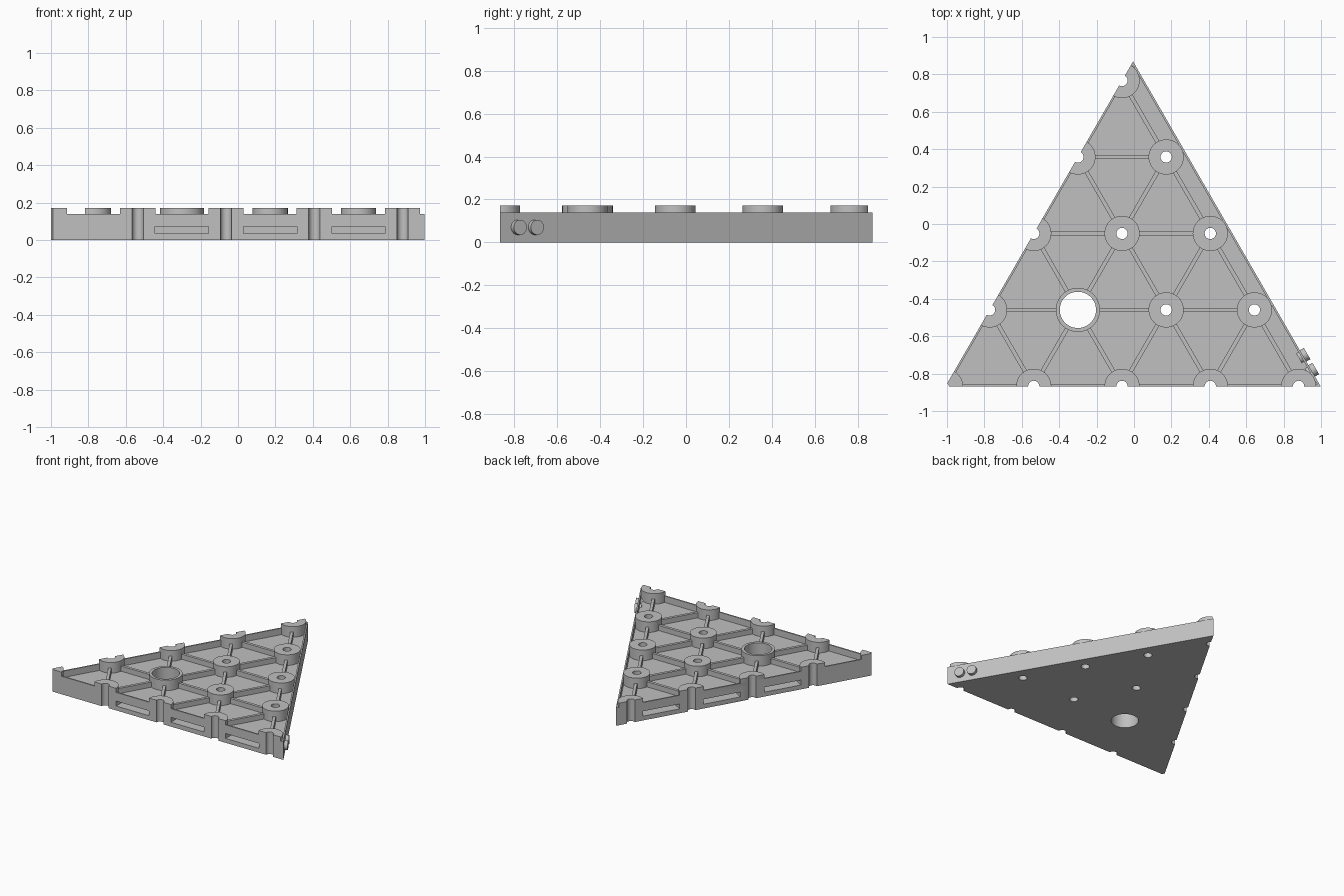
import bpy, bmesh, math
from mathutils import Vector, Matrix

if "Cube" in bpy.data.objects:
    bpy.data.objects.remove(bpy.data.objects["Cube"], do_unlink=True)

# Main sizes
SIDE, STEP = 2.006, 0.472
CORNER = Vector((-1.008, -0.868, 0))
FLOOR, WALL_TOP, RIB_TOP, BOSS_TOP = 0.09, 0.14, 0.13, 0.172
BOSS_R, HOLE_R = 0.094, 0.03
RING_R, RING_HOLE = 0.118, 0.097
ALONG = Vector((1, 0, 0))
UP_LEFT = Vector((0.5, math.sqrt(0.75), 0))     # direction of the left edge
UP_RIGHT = Vector((-0.5, math.sqrt(0.75), 0))   # direction of the right edge
RIGHT_CORNER = CORNER + ALONG * SIDE
APEX = CORNER + UP_LEFT * SIDE
CENTRE = (CORNER + RIGHT_CORNER + APEX) / 3

grey = bpy.data.materials.new("light_grey")
grey.use_nodes = True
grey.diffuse_color = (0.53, 0.53, 0.53, 1)
grey.node_tree.nodes["Principled BSDF"].inputs["Base Color"].default_value = grey.diffuse_color


def make(name, bm):
    bmesh.ops.recalc_face_normals(bm, faces=bm.faces)
    mesh = bpy.data.meshes.new(name)
    bm.to_mesh(mesh)
    bm.free()
    mesh.materials.append(grey)
    obj = bpy.data.objects.new(name, mesh)
    bpy.context.collection.objects.link(obj)
    return obj


def prism(name, z0, z1, inset=0.0):
    """Triangular block, its sides moved inward by inset."""
    bm = bmesh.new()
    scale = 1 - 2 * inset / (SIDE / math.sqrt(3))
    corners = [CENTRE + (c - CENTRE) * scale for c in (CORNER, RIGHT_CORNER, APEX)]
    face = bm.faces.new([bm.verts.new((c.x, c.y, z0)) for c in corners])
    top = bmesh.ops.extrude_face_region(bm, geom=[face])["geom"]
    verts = [v for v in top if isinstance(v, bmesh.types.BMVert)]
    bmesh.ops.translate(bm, verts=verts, vec=(0, 0, z1 - z0))
    return make(name, bm)


def cylinder(name, pos, radius, z0, z1):
    bm = bmesh.new()
    bmesh.ops.create_cone(bm, cap_ends=True, segments=48, radius1=radius, radius2=radius,
                          depth=z1 - z0,
                          matrix=Matrix.Translation((pos.x, pos.y, (z0 + z1) / 2)))
    return make(name, bm)


def bar(name, a, b, width, z0, z1):
    """Box that runs from a to b."""
    bm = bmesh.new()
    d, mid = b - a, (a + b) / 2
    place = (Matrix.Translation((mid.x, mid.y, (z0 + z1) / 2))
             @ Matrix.Rotation(math.atan2(d.y, d.x), 4, 'Z')
             @ Matrix.Diagonal((d.length, width, z1 - z0, 1)))
    bmesh.ops.create_cube(bm, size=1, matrix=place)
    return make(name, bm)


def select(obj):
    bpy.ops.object.select_all(action='DESELECT')
    obj.select_set(True)
    bpy.context.view_layer.objects.active = obj


def boolean(obj, cutter, operation='DIFFERENCE'):
    mod = obj.modifiers.new("cut", 'BOOLEAN')
    mod.operation, mod.object, mod.solver = operation, cutter, 'EXACT'
    select(obj)
    bpy.ops.object.modifier_apply(modifier=mod.name)
    bpy.data.objects.remove(cutter, do_unlink=True)


def smooth(obj):
    select(obj)
    bpy.ops.object.shade_smooth_by_angle(angle=math.radians(30))


def node(i, j):
    return CORNER + ALONG * (STEP * i) + UP_LEFT * (STEP * j)


def is_ring(i, j):
    return (i, j) == (1, 1)


def hole_radius(i, j):
    if is_ring(i, j):
        return RING_HOLE
    return 0.018 if i + j == 0 else HOLE_R


nodes = [(i, j) for j in range(5) for i in range(5 - j)]

# Tray: solid triangular floor with a thin raised rim
tray = prism("tray", 0, WALL_TOP)
boolean(tray, prism("recess", FLOOR, 0.3, 0.011))

# Bosses clipped to the outline, with holes that pass through the tray
for i, j in nodes:
    pos = node(i, j)
    radius = RING_R if is_ring(i, j) else BOSS_R
    name = "large_ring" if is_ring(i, j) else f"boss_{i}_{j}"
    boss = cylinder(name, pos, radius, FLOOR - 0.01, BOSS_TOP)
    if i == 0 or j == 0 or i + j == 4:
        boolean(boss, prism("outline", -0.1, 0.4), 'INTERSECT')
    for part in (boss, tray):
        boolean(part, cylinder("hole", pos, hole_radius(i, j), -0.1, 0.4))
    smooth(boss)

# Slots in the front and left edges
for k in (1, 2, 3):
    for d, inward in ((ALONG, Vector((0, 1, 0))), (UP_LEFT, Vector((0.866, -0.5, 0)))):
        mid = CORNER + d * (STEP * (k + 0.5))
        half = d * 0.1425
        boolean(tray, bar("slot", mid - half, mid + half, 0.2, 0.034, 0.072))
smooth(tray)

# Ribs between neighbouring bosses
for i, j in nodes:
    for di, dj in ((1, 0), (0, 1), (-1, 1)):
        end = (i + di, j + dj)
        on_edge = (dj == 0 and j == 0) or (di == 0 and i == 0)
        if end not in nodes or on_edge:
            continue
        a, b = node(i, j), node(*end)
        d = (b - a).normalized()
        a = a + d * (0.107 if is_ring(i, j) else 0.07)
        b = b - d * (0.107 if is_ring(*end) else 0.07)
        bar(f"rib_{i}_{j}_{end[0]}_{end[1]}", a, b, 0.022, FLOOR - 0.01, RIB_TOP)

# Two round pegs on the right edge
outward = Vector((math.sqrt(0.75), 0.5, 0))
for n, y in enumerate((-0.785, -0.705)):
    foot = RIGHT_CORNER + UP_RIGHT * ((y - CORNER.y) / UP_RIGHT.y)
    bm = bmesh.new()
    place = (Matrix.Translation((foot.x, foot.y, 0.07))
             @ outward.to_track_quat('Z', 'Y').to_matrix().to_4x4())
    bmesh.ops.create_cone(bm, cap_ends=True, segments=32, radius1=0.035, radius2=0.035,
                          depth=0.05, matrix=place)
    smooth(make(f"peg_{n + 1}", bm))
